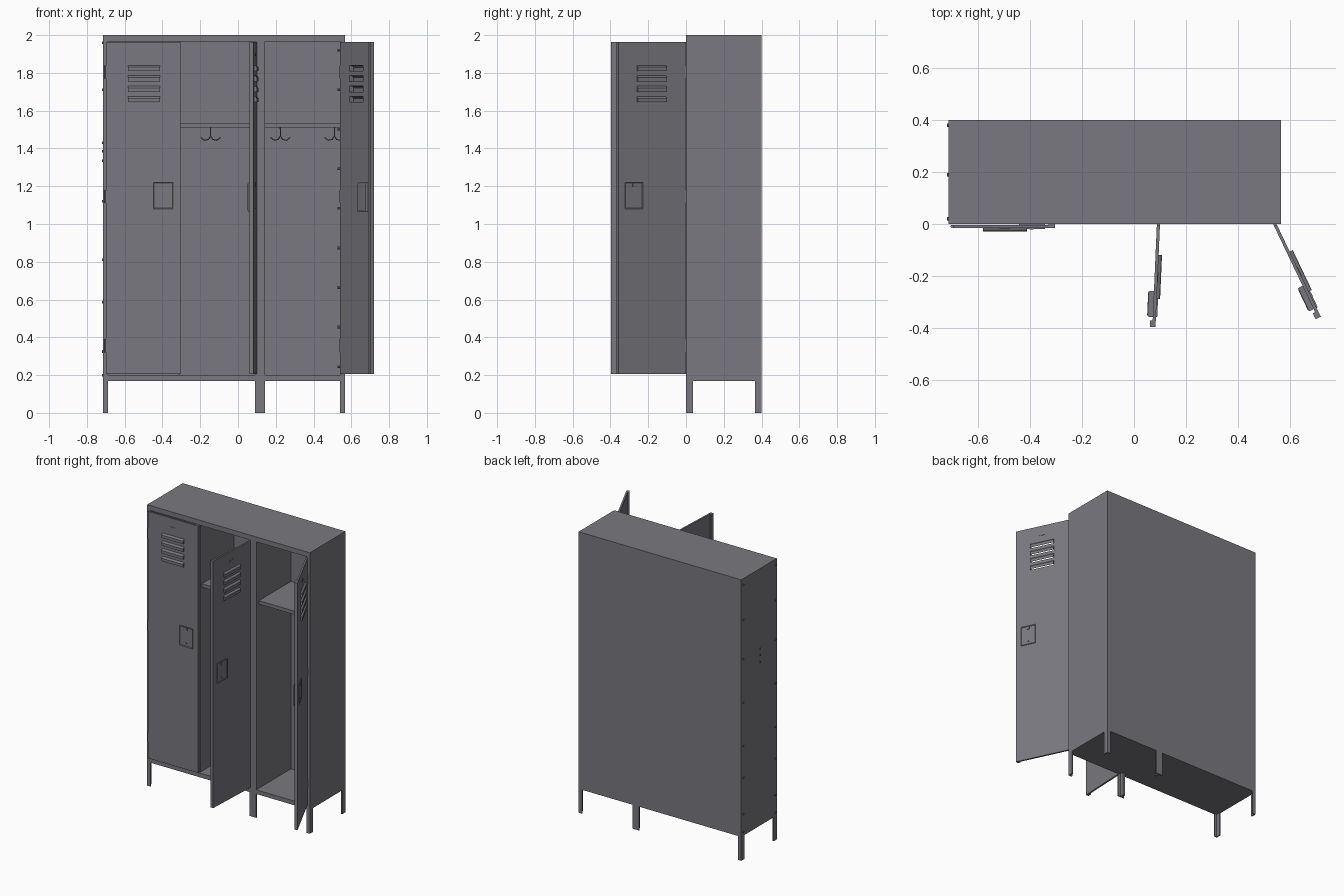
import bpy, bmesh
from math import radians
from mathutils import Matrix, Vector

cube = bpy.data.objects.get("Cube")
if cube:
    bpy.data.objects.remove(cube, do_unlink=True)

paint = bpy.data.materials.new("grey_paint")
paint.use_nodes = True
paint.diffuse_color = (0.19, 0.19, 0.215, 1)
paint.node_tree.nodes["Principled BSDF"].inputs["Base Color"].default_value = paint.diffuse_color
I = Matrix.Identity(4)


def finish(name, bm, mat=I, thickness=0):
    bmesh.ops.remove_doubles(bm, verts=bm.verts, dist=1e-5)
    bm.transform(mat)
    if mat.determinant() < 0:
        bmesh.ops.reverse_faces(bm, faces=bm.faces)
    me = bpy.data.meshes.new(name)
    bm.to_mesh(me)
    bm.free()
    me.materials.append(paint)
    ob = bpy.data.objects.new(name, me)
    bpy.context.collection.objects.link(ob)
    if thickness:
        mod = ob.modifiers.new("sheet", 'SOLIDIFY')
        mod.thickness = thickness
        mod.offset = -1
    return ob


def add_box(bm, x0, x1, y0, y1, z0, z1):
    m = Matrix.Translation(((x0 + x1) / 2, (y0 + y1) / 2, (z0 + z1) / 2))
    m = m @ Matrix.Diagonal((abs(x1 - x0), abs(y1 - y0), abs(z1 - z0), 1))
    return bmesh.ops.create_cube(bm, size=1, matrix=m)["verts"]


def box(name, *dims, mat=I):
    bm = bmesh.new()
    add_box(bm, *dims)
    return finish(name, bm, mat)


def bolts(name, x, axis_len, places):
    bm = bmesh.new()
    for y, z in places:
        m = Matrix.Translation((x, y, z)) @ Matrix.Rotation(radians(90), 4, 'Y')
        bmesh.ops.create_cone(bm, cap_ends=True, segments=8, radius1=0.007,
                              radius2=0.007, depth=axis_len, matrix=m)
    return finish(name, bm)


# Cabinet shells: left pair of lockers and single locker
D, Z0, FLOOR, CEIL, TOP = 0.4, 0.17, 0.2, 1.965, 2.0
W = 0.027


def cabinet(prefix, x0, x1):
    box(prefix + "_side_right", x0, x0 + W, 0, D, Z0, TOP)
    box(prefix + "_side_left", x1 - W, x1, 0, D, Z0, TOP)
    box(prefix + "_back", x0 + W, x1 - W, D - 0.01, D, Z0, TOP)
    box(prefix + "_top", x0 + W, x1 - W, 0, D - 0.01, CEIL, TOP)
    box(prefix + "_floor", x0 + W, x1 - W, 0, D - 0.01, Z0, FLOOR)
    # Angle-iron legs in each corner
    for lx, sx in ((x0, 1), (x1, -1)):
        for ly, sy, label in ((0, 1, "front"), (D, -1, "back")):
            bm = bmesh.new()
            add_box(bm, lx, lx + sx * 0.026, ly, ly + sy * 0.008, 0, Z0)
            add_box(bm, lx, lx + sx * 0.008, ly + sy * 0.008, ly + sy * 0.036, 0, Z0)
            finish(f"{prefix}_{label}_leg", bm)


XA, XM, XB = -0.715, 0.117, 0.566
cabinet("double_cabinet", XA, XM)
cabinet("single_cabinet", XM, XB)
box("divider", -0.316, -0.306, 0.015, D - 0.01, FLOOR, CEIL)

# Shelves
for x0, x1 in ((XA + W, -0.316), (-0.306, XM - W), (XM + W, XB - W)):
    box("shelf", x0, x1, 0.03, D - 0.01, 1.51, 1.535)


# Coat hooks hanging below the shelves
def hook(x, y=0.2):
    cu = bpy.data.curves.new("coat_hook", 'CURVE')
    cu.dimensions = '3D'
    cu.bevel_depth = 0.003
    cu.bevel_resolution = 1
    cu.use_fill_caps = True
    for s in (1, -1):
        path = [(0, 1.512), (0, 1.465), (0.012, 1.448), (0.032, 1.443), (0.052, 1.458)]
        sp = cu.splines.new('POLY')
        sp.points.add(len(path) - 1)
        for p, (dx, z) in zip(sp.points, path):
            p.co = (x + s * dx, y, z, 1)
    cu.materials.append(paint)
    bpy.context.collection.objects.link(bpy.data.objects.new("coat_hook", cu))


for hx in (-0.51, -0.145, 0.224, 0.51):
    hook(hx)

# Bolts inside the hinge walls and on the outer side panel
rows = [0.245 + 0.2094 * i for i in range(9)]
bolts("inner_bolts_double", XM - W - 0.012, 0.03, [(0.03, z) for z in rows])
bolts("inner_bolts_single", XB - W - 0.004, 0.016, [(0.03, z) for z in rows])
outer = [(y, z) for y in (0.38, 0.02) for z in (1.96, 1.71, 1.43, 1.12, 0.81, 0.585, 0.325, 0.2)]
outer += [(0.19, z) for z in (1.43, 1.385, 1.335)]
bolts("outer_bolts", XA - 0.002, 0.008, outer)

# Doors: local x runs from hinge to free edge, -y is the outside
WIDTH, THICK = 0.393, 0.012
VENT_U = (0.115, 0.285)
VENTS = [(1.645 + 0.055 * i, 1.675 + 0.055 * i) for i in range(4)]
LU, LZ = (0.25, 0.355), (1.08, 1.22)


def door(prefix, hinge, angle, side):
    mat = (Matrix.Translation(hinge) @ Matrix.Rotation(radians(angle), 4, 'Z')
           @ Matrix.Diagonal((side, 1, 1, 1)))

    # Panel with open vent slots
    us = [0, *VENT_U, WIDTH]
    zs = [0.205] + [z for v in VENTS for z in v] + [1.963]
    bm = bmesh.new()
    for i in range(len(us) - 1):
        for j in range(len(zs) - 1):
            if i == 1 and j % 2 == 1:
                continue
            corners = ((us[i], zs[j]), (us[i + 1], zs[j]),
                       (us[i + 1], zs[j + 1]), (us[i], zs[j + 1]))
            bm.faces.new([bm.verts.new((u, -THICK, z)) for u, z in corners])
    finish(prefix + "_panel", bm, mat, THICK)

    # Folded flange along the free edge
    box(prefix + "_flange", WIDTH - 0.025, WIDTH, 0, 0.01, 0.205, 1.963, mat=mat)

    # Louvre hoods, open underneath
    bm = bmesh.new()
    a, b = VENT_U
    for z0, z1 in VENTS:
        prof = [(-THICK, z1), (-0.02, z1 - 0.003), (-0.025, z1 - 0.01), (-0.025, z0)]
        left = [bm.verts.new((a, y, z)) for y, z in prof]
        right = [bm.verts.new((b, y, z)) for y, z in prof]
        for k in range(3):
            bm.faces.new((left[k], left[k + 1], right[k + 1], right[k]))
        for u, ring, flip in ((a, left, 1), (b, right, -1)):
            loop = ring + [bm.verts.new((u, -THICK, z0))]
            bm.faces.new(loop[::-flip])
    finish(prefix + "_louvres", bm, mat, 0.002)

    # Latch plate with a raised rim, pull tab and keyhole
    bm = bmesh.new()
    verts = add_box(bm, *LU, -THICK - 0.005, -THICK, *LZ)
    face = min(bm.faces, key=lambda f: f.calc_center_median().y)
    bmesh.ops.inset_region(bm, faces=[face], thickness=0.006)
    bmesh.ops.translate(bm, verts=face.verts, vec=Vector((0, 0.004, 0)))
    finish(prefix + "_latch_plate", bm, mat)
    mid = sum(LU) / 2
    box(prefix + "_latch_tab", mid - 0.008, mid + 0.008, -THICK - 0.006, -THICK,
        1.195, 1.215, mat=mat)
    box(prefix + "_keyhole", mid - 0.004, mid + 0.004, -THICK - 0.004, -THICK,
        1.1, 1.108, mat=mat)

    # Lock case on the inside
    bm = bmesh.new()
    verts = add_box(bm, LU[0] + 0.005, LU[1], 0, 0.022, 1.065, 1.22)
    edges = [e for e in bm.edges if all(v.co.y > 0.01 for v in e.verts)]
    bmesh.ops.bevel(bm, geom=edges, offset=0.008, segments=2, affect='EDGES', profile=0.5)
    finish(prefix + "_lock_case", bm, mat)

    # Small number plate
    box(prefix + "_number_plate", 0.18, 0.22, -THICK - 0.002, -THICK, 1.89, 1.902, mat=mat)

    # Hinge barrels
    bm = bmesh.new()
    for z in (0.355, 1.145, 1.805):
        bmesh.ops.create_cone(bm, cap_ends=True, segments=10, radius1=0.006, radius2=0.006,
                              depth=0.07, matrix=Matrix.Translation((-0.003, -0.006, z)))
    finish(prefix + "_hinges", bm, mat)


door("closed_door", (-0.698, -0.003, 0), 0, 1)
door("middle_door", (0.088, -0.004, 0), 87.5, -1)
door("open_door", (0.54, -0.008, 0), 115.5, -1)
